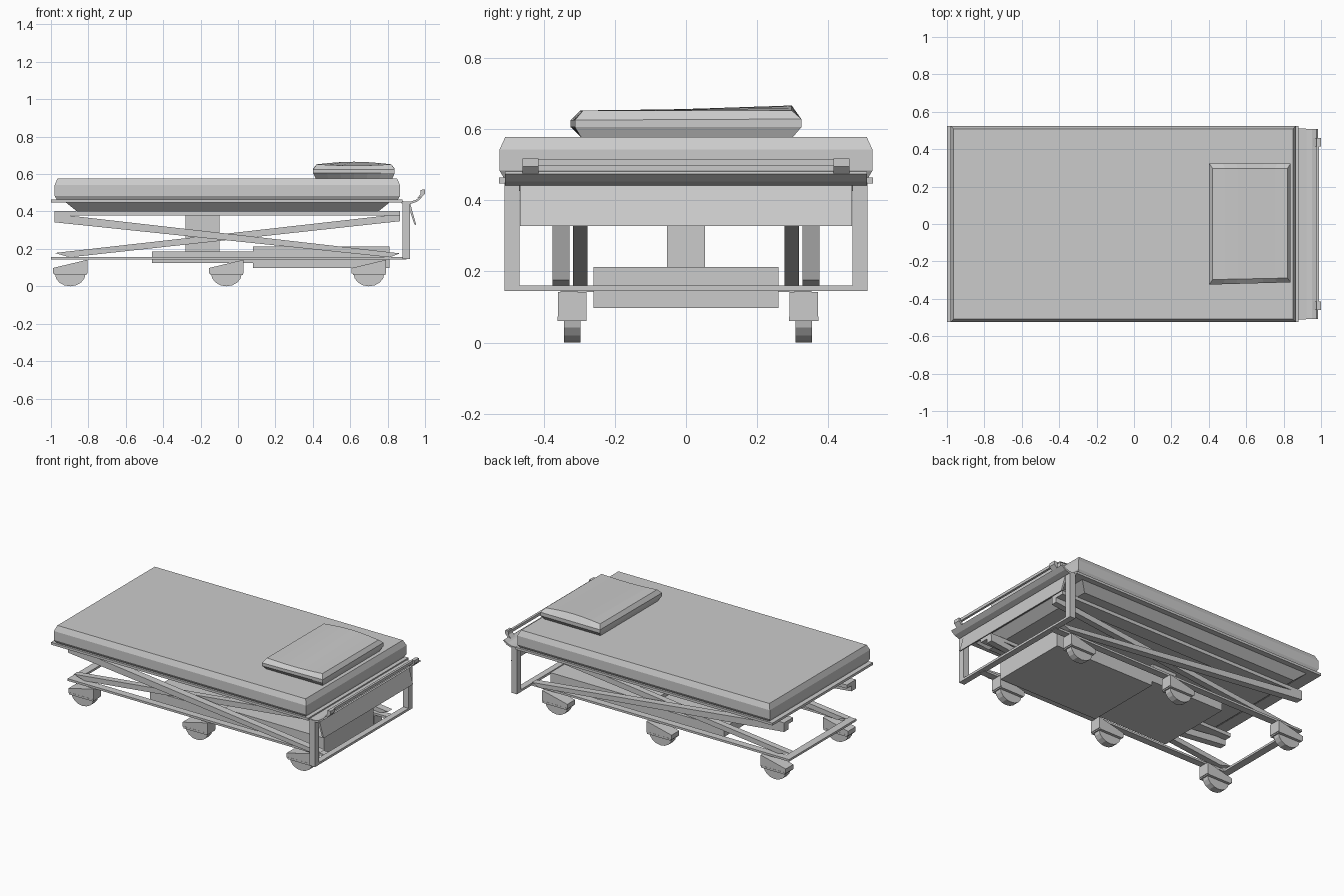
import bpy, bmesh, math

if "Cube" in bpy.data.objects:
    bpy.data.objects.remove(bpy.data.objects["Cube"])


def make(name, verts, faces):
    me = bpy.data.meshes.new(name)
    me.from_pydata(verts, [], faces)
    bm = bmesh.new()
    bm.from_mesh(me)
    bmesh.ops.recalc_face_normals(bm, faces=bm.faces)
    bm.to_mesh(me)
    bm.free()
    ob = bpy.data.objects.new(name, me)
    bpy.context.collection.objects.link(ob)
    return ob


def prism(name, pts, y0, y1):
    """Extrude an xz outline along y."""
    n = len(pts)
    verts = [(x, y, z) for y in (y0, y1) for x, z in pts]
    faces = [tuple(range(n)), tuple(range(n, 2 * n))]
    faces += [(i, (i + 1) % n, n + (i + 1) % n, n + i) for i in range(n)]
    return make(name, verts, faces)


def box(name, x0, x1, y0, y1, z0, z1):
    return prism(name, [(x0, z0), (x1, z0), (x1, z1), (x0, z1)], y0, y1)


def pair(fn, name, *args):
    """Build a part on the +y side and its mirror; y range is the last two args of a prism."""
    fn(name + "_back", *args)
    pts, y0, y1 = args
    fn(name + "_front", pts, -y1, -y0)


def rect(x0, x1, z0, z1):
    return [(x0, z0), (x1, z0), (x1, z1), (x0, z1)]


def stack(name, rings):
    """Rectangular rings (x0, x1, y0, y1, z) joined bottom to top."""
    verts, faces = [], [(3, 2, 1, 0)]
    for x0, x1, y0, y1, z in rings:
        verts += [(x0, y0, z), (x1, y0, z), (x1, y1, z), (x0, y1, z)]
    for r in range(len(rings) - 1):
        for i in range(4):
            j = (i + 1) % 4
            faces.append((4 * r + i, 4 * r + j, 4 * r + 4 + j, 4 * r + 4 + i))
    t = 4 * (len(rings) - 1)
    faces.append((t, t + 1, t + 2, t + 3))
    return make(name, verts, faces)


# mattress with bevelled rim
mattress = stack("mattress", [
    (-0.967, 0.852, -0.510, 0.510, 0.460),
    (-0.980, 0.866, -0.524, 0.524, 0.483),
    (-0.980, 0.866, -0.524, 0.524, 0.542),
    (-0.965, 0.850, -0.508, 0.508, 0.577)])

# deck slab and tapered tray under it
box("deck", -1.0, 0.88, -0.525, 0.525, 0.447, 0.463)
stack("deck_tray", [(-0.86, 0.75, -0.44, 0.44, 0.400),
                    (-0.92, 0.81, -0.49, 0.49, 0.448)])

# pillow: lofted across x so its top can arch towards the back
N = 6
verts, faces = [], []
for i in range(N + 1):
    s = i / N
    bulge = math.sin(math.pi * s)
    xb, xm, xt = 0.415 + 0.41 * s, 0.402 + 0.436 * s, 0.42 + 0.40 * s
    yf = -0.324 + 0.012 * s
    verts += [(xb, -0.295, 0.577), (xm, yf, 0.605), (xm, yf, 0.625),
              (xt, -0.297 + 0.008 * s, 0.652 - 0.007 * bulge),
              (xt, 0.297, 0.652 + 0.014 * bulge),
              (xm, 0.324, 0.628), (xm, 0.324, 0.605), (xb, 0.30, 0.577)]
for i in range(N):
    a, b = 8 * i, 8 * i + 8
    faces += [(a + k, a + (k + 1) % 8, b + (k + 1) % 8, b + k) for k in range(8)]
for a in (0, 8 * N):
    faces += [(a, a + 1, a + 6, a + 7), (a + 1, a + 2, a + 5, a + 6), (a + 2, a + 3, a + 4, a + 5)]
make("pillow", verts, faces)

# end frame: posts, low crossbar, hanging panel
pair(prism, "end_post", rect(0.88, 0.92, 0.145, 0.45), 0.468, 0.51)
box("end_crossbar", 0.88, 0.92, -0.51, 0.51, 0.145, 0.16)
prism("end_panel", [(0.905, 0.445), (0.92, 0.445), (0.953, 0.328), (0.943, 0.33)], -0.467, 0.467)

# upswept end lip
prism("end_lip", [(0.875, 0.443), (0.925, 0.441), (0.957, 0.452), (0.983, 0.474),
                  (0.975, 0.480), (0.952, 0.463), (0.922, 0.453), (0.875, 0.455)], -0.508, 0.508)

# push handle
pair(prism, "handle_arm", [(0.958, 0.472), (0.980, 0.474), (1.0, 0.495), (1.0, 0.517),
                           (0.985, 0.517), (0.976, 0.492)], 0.415, 0.46)
box("handle_bar", 0.975, 0.99, -0.46, 0.46, 0.497, 0.515)

# wheeled base frame
pair(prism, "base_rail", rect(-1.0, 0.90, 0.142, 0.156), 0.305, 0.352)
box("base_end_bar", -1.0, -0.95, -0.352, 0.352, 0.142, 0.156)

# scissor lift: top rails and crossing beams
pair(prism, "lift_rail", rect(-0.98, 0.866, 0.378, 0.402), 0.28, 0.375)
pair(prism, "outer_lift_beam", [(-0.98, 0.342), (-0.98, 0.385), (-0.92, 0.380),
                                (0.866, 0.176), (0.81, 0.155)], 0.328, 0.375)
pair(prism, "inner_lift_beam", [(0.866, 0.348), (0.866, 0.385), (0.81, 0.380),
                                (-0.98, 0.178), (-0.90, 0.155)], 0.277, 0.318)

# lifting column and motor housings
box("lift_column", -0.28, -0.10, -0.053, 0.053, 0.18, 0.405)
box("drive_housing", -0.46, 0.08, -0.26, 0.26, 0.125, 0.187)
box("motor_housing", 0.08, 0.81, -0.26, 0.26, 0.097, 0.212)

# casters: wedge housing, flange and wheel
for cy, side in ((-0.32, "front"), (0.331, "back")):
    for k, cx in enumerate((-0.897, -0.062, 0.70)):
        tag = f"{side}_{k + 1}"
        prism("caster_housing_" + tag, [(cx - 0.092, 0.068), (cx + 0.092, 0.068),
              (cx + 0.092, 0.142), (cx - 0.092, 0.098)], cy - 0.040, cy + 0.040)
        box("caster_flange_" + tag, cx - 0.085, cx + 0.088, cy - 0.041, cy + 0.041, 0.060, 0.073)
        wheel = [(cx + 0.082 * math.cos(math.pi * (1 + j / 8)),
                  0.068 + 0.068 * math.sin(math.pi * (1 + j / 8))) for j in range(9)]
        prism("caster_wheel_" + tag, wheel, cy - 0.023, cy + 0.023)
